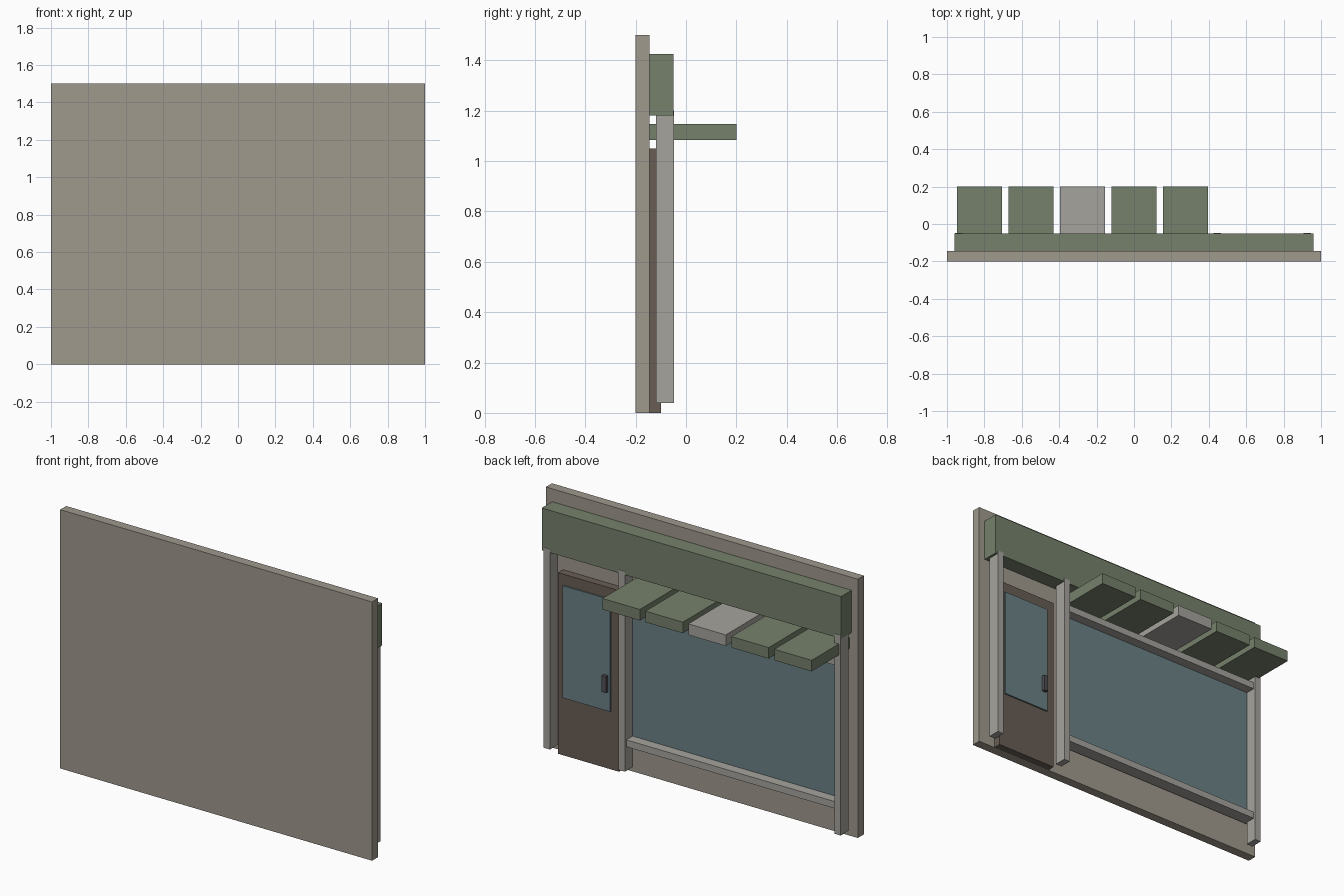
import bpy

if "Cube" in bpy.data.objects:
    bpy.data.objects.remove(bpy.data.objects["Cube"])

def material(name, rgb):
    m = bpy.data.materials.new(name)
    m.diffuse_color = (*rgb, 1)
    m.use_nodes = True
    m.node_tree.nodes["Principled BSDF"].inputs["Base Color"].default_value = m.diffuse_color
    return m

STONE = material("stone", (0.35, 0.32, 0.27))
GREEN = material("green", (0.18, 0.22, 0.15))
PALE = material("pale_trim", (0.38, 0.37, 0.34))
BROWN = material("brown", (0.14, 0.11, 0.09))
GLASS = material("glass", (0.15, 0.22, 0.24))
DARK = material("dark_metal", (0.08, 0.08, 0.09))

def box(name, x, y, z, mat):
    """Box from (min, max) pairs on each axis."""
    bpy.ops.mesh.primitive_cube_add(size=1, location=[sum(r) / 2 for r in (x, y, z)])
    ob = bpy.context.object
    ob.name = name
    ob.scale = [r[1] - r[0] for r in (x, y, z)]
    bpy.ops.object.transform_apply(location=False, rotation=False, scale=True)
    ob.data.materials.append(mat)
    return ob

WALL_Y = -0.145  # shop side of the wall

# Wall slab and fascia board
box("wall", (-1, 1), (-0.2, WALL_Y), (0, 1.5), STONE)
box("fascia", (-0.96, 0.96), (WALL_Y, -0.05), (1.18, 1.425), GREEN)

# Posts, just proud of the fascia
for i, x in enumerate((-0.938, 0.445, 0.926)):
    box(f"post_{i}", (x - 0.02, x + 0.02), (-0.12, -0.048), (0.04, 1.20), PALE)

# Door with glass panel and handle
box("door", (0.50, 0.89), (WALL_Y, -0.10), (0, 1.05), BROWN)
box("door_glass", (0.55, 0.855), (-0.11, -0.091), (0.337, 0.987), GLASS)
box("door_handle", (0.563, 0.59), (-0.10, -0.07), (0.45, 0.545), DARK)

# Shop window with sill and head rail
box("window_glass", (-0.93, 0.44), (WALL_Y, -0.118), (0.20, 1.03), GLASS)
for name, z in (("window_sill", 0.18), ("window_head", 1.01)):
    box(name, (-0.93, 0.44), (-0.135, -0.06), (z, z + 0.04), PALE)

# Awning panels, the middle one pale
for i in range(5):
    x = -0.826 + 0.2755 * i
    box(f"awning_panel_{i}", (x - 0.12, x + 0.12), (WALL_Y, 0.2), (1.083, 1.147),
        PALE if i == 2 else GREEN)
